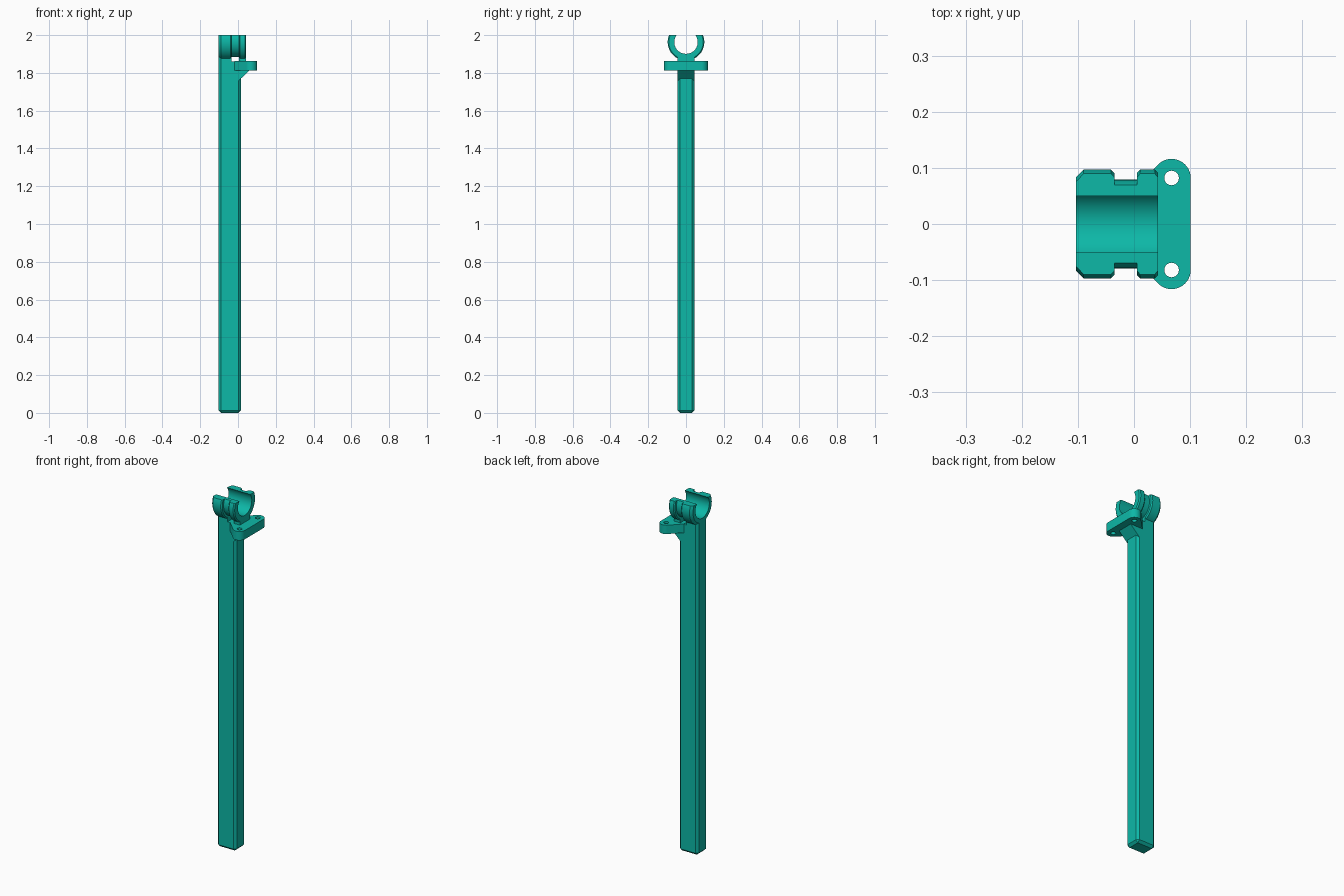
import bpy, bmesh
from math import sin, cos, pi, radians
from mathutils import Matrix

if "Cube" in bpy.data.objects:
    bpy.data.objects.remove(bpy.data.objects["Cube"])

teal = bpy.data.materials.new("teal")
teal.diffuse_color = (0.004, 0.48, 0.39, 1)
teal.use_nodes = True
teal.node_tree.nodes["Principled BSDF"].inputs["Base Color"].default_value = teal.diffuse_color


def add(name, bm, smooth=None):
    bmesh.ops.recalc_face_normals(bm, faces=bm.faces[:])
    me = bpy.data.meshes.new(name)
    bm.to_mesh(me)
    bm.free()
    ob = bpy.data.objects.new(name, me)
    bpy.context.collection.objects.link(ob)
    me.materials.append(teal)
    if smooth:
        bpy.ops.object.select_all(action='DESELECT')
        ob.select_set(True)
        bpy.context.view_layer.objects.active = ob
        bpy.ops.object.shade_smooth_by_angle(angle=radians(smooth))
    return ob


def box(name, x0, x1, y, z0, z1, bevel=0, pick=None):
    """Box symmetric in y; edges whose midpoint passes pick() are chamfered."""
    bm = bmesh.new()
    bmesh.ops.create_cube(bm, size=1)
    bmesh.ops.transform(bm, verts=bm.verts[:], matrix=Matrix.Translation(
        ((x0 + x1) / 2, 0, (z0 + z1) / 2)) @ Matrix.Diagonal((x1 - x0, 2 * y, z1 - z0, 1)))
    if pick:
        edges = [e for e in bm.edges if pick((e.verts[0].co + e.verts[1].co) / 2)]
        bmesh.ops.bevel(bm, geom=edges, offset=bevel, segments=1, affect='EDGES')
    return add(name, bm)


def prism(name, pts, y):
    """Extrude an xz outline symmetrically along y."""
    bm = bmesh.new()
    f = bm.faces.new([bm.verts.new((x, -y, z)) for x, z in pts])
    r = bmesh.ops.extrude_face_region(bm, geom=[f])
    for v in r["geom"]:
        if isinstance(v, bmesh.types.BMVert):
            v.co.y = y
    return add(name, bm)


# Post: chamfered everywhere except around its top
box("post", -0.103, 0.015, 0.045, 0, 1.86, 0.013, lambda c: c.z < 1.5)

# Necks joining post and plate to the clip, with a slot left between them
box("rear_neck", -0.103, -0.035, 0.045, 1.86, 1.892, 0.013,
    lambda c: c.x < -0.1 and 1.87 < c.z < 1.88)
box("front_neck", 0.005, 0.043, 0.045, 1.855, 1.892)

# Open clip: profile (x, radius) revolved about the x axis, then cut at z = 2
ZC, N = 1.963, 64
profile = [(-0.103, 0.062), (-0.103, 0.084), (-0.09, 0.097), (-0.041, 0.097),
           (-0.035, 0.091), (-0.035, 0.079), (0.005, 0.079), (0.005, 0.091),
           (0.011, 0.097), (0.037, 0.097), (0.043, 0.091), (0.043, 0.062)]
bm = bmesh.new()
rings = [[bm.verts.new((x, r * sin(2 * pi * i / N), ZC + r * cos(2 * pi * i / N)))
          for x, r in profile] for i in range(N)]
M = len(profile)
for i in range(N):
    a, b = rings[i], rings[(i + 1) % N]
    for j in range(M):
        k = (j + 1) % M
        bm.faces.new((a[j], a[k], b[k], b[j]))
cut = bmesh.ops.bisect_plane(bm, geom=bm.verts[:] + bm.edges[:] + bm.faces[:],
                             plane_co=(0, 0, 2), plane_no=(0, 0, 1), clear_outer=True)
rim = [e for e in cut["geom_cut"] if isinstance(e, bmesh.types.BMEdge)]
bmesh.ops.edgeloop_fill(bm, edges=rim)
add("clip", bm, 30)

# Mounting plate: rounded ends, tapered back to the post, two screw holes
CX, CY, R, H = 0.067, 0.082, 0.034, 0.013
half = [(CX + R * cos(t), CY + R * sin(t))
        for t in (radians(135) * i / 18 for i in range(19))] + [(-0.018, 0.045)]
outline = half + [(x, -y) for x, y in reversed(half)]
holes = [[(CX + H * cos(2 * pi * i / 24), s * CY + H * sin(2 * pi * i / 24))
          for i in range(24)] for s in (1, -1)]
cu = bpy.data.curves.new("plate", 'CURVE')
cu.dimensions = '2D'
cu.fill_mode = 'BOTH'
cu.extrude = 0.025
for pts in [outline] + holes:
    sp = cu.splines.new('POLY')
    sp.points.add(len(pts) - 1)
    for p, (x, y) in zip(sp.points, pts):
        p.co = (x, y, 0, 1)
    sp.use_cyclic_u = True
cu.materials.append(teal)
plate = bpy.data.objects.new("mounting_plate", cu)
plate.location.z = 1.837
bpy.context.collection.objects.link(plate)
bpy.ops.object.select_all(action='DESELECT')
plate.select_set(True)
bpy.context.view_layer.objects.active = plate
bpy.ops.object.convert(target='MESH')
bpy.ops.object.shade_smooth_by_angle(angle=radians(30))

# Sloped gusset under the plate
prism("gusset", [(0.0, 1.755), (0.06, 1.813), (0.0, 1.813)], 0.045)
